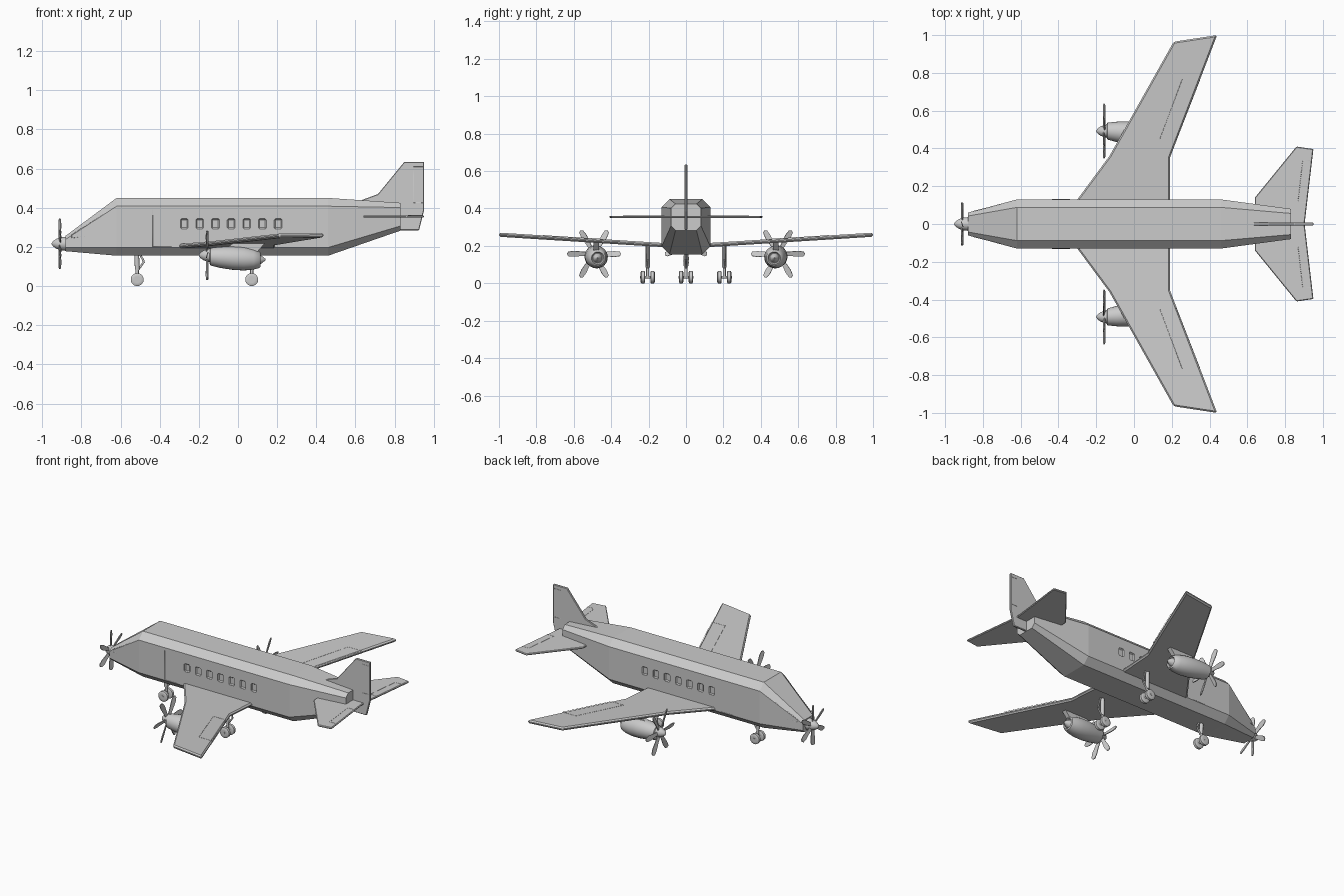
import bpy, bmesh, math
from mathutils import Vector, Matrix

if "Cube" in bpy.data.objects:
    bpy.data.objects.remove(bpy.data.objects["Cube"])


def finish(name, bm, mirror=False, smooth=None, bevel=0):
    bmesh.ops.recalc_face_normals(bm, faces=bm.faces)
    me = bpy.data.meshes.new(name)
    bm.to_mesh(me)
    bm.free()
    if smooth:
        for p in me.polygons:
            p.use_smooth = True
        me.set_sharp_from_angle(angle=math.radians(smooth))
    ob = bpy.data.objects.new(name, me)
    bpy.context.collection.objects.link(ob)
    if bevel:
        b = ob.modifiers.new("Bevel", "BEVEL")
        b.width, b.segments = bevel, 1
        b.limit_method, b.angle_limit = "ANGLE", math.radians(50)
    if mirror:
        m = ob.modifiers.new("Mirror", "MIRROR")
        m.use_axis = (False, True, False)
    return ob


def loft(bm, rings):
    vs = [[bm.verts.new(p) for p in r] for r in rings]
    n = len(vs[0])
    for a, b in zip(vs, vs[1:]):
        for i in range(n):
            bm.faces.new((a[i], a[(i + 1) % n], b[(i + 1) % n], b[i]))
    bm.faces.new(vs[0])
    bm.faces.new(vs[-1])


def plate(name, pts, thick, **kw):
    """Flat outline of 3D points thickened both ways along the vector."""
    bm = bmesh.new()
    t = Vector(thick)
    loft(bm, [[Vector(p) - t for p in pts], [Vector(p) + t for p in pts]])
    return finish(name, bm, **kw)


def lathe(name, profile, c, tilt=(0, 0), seg=24, mirror=False):
    """Round body along x from (x, radius); tilt moves the axis in y and z."""
    bm = bmesh.new()
    x0 = profile[0][0]
    loft(bm, [[(x, c[0] + tilt[0] * (x - x0) + r * math.cos(i * math.tau / seg),
                c[1] + tilt[1] * (x - x0) + r * math.sin(i * math.tau / seg))
               for i in range(seg)] for x, r in profile])
    return finish(name, bm, mirror, 40)


def rod(name, a, b, r, seg=12, mirror=False):
    bm = bmesh.new()
    a, b = Vector(a), Vector(b)
    m = Matrix.Translation((a + b) / 2) @ (b - a).to_track_quat("Z", "Y").to_matrix().to_4x4()
    bmesh.ops.create_cone(bm, cap_ends=True, segments=seg, radius1=r, radius2=r,
                          depth=(b - a).length, matrix=m)
    return finish(name, bm, mirror, 40)


def propeller(name, c, radius, start, mirror=False):
    """Spinner hub with six pitched, tapered blades."""
    bm = bmesh.new()
    outline = [(.01, -.009), (.45, -.013), (.75, -.017), (.95, -.012), (1, 0),
               (.95, .012), (.75, .015), (.45, .011), (.01, .009)]
    for k in range(6):
        m = (Matrix.Translation(c) @ Matrix.Rotation(start + k * math.tau / 6, 4, "X")
             @ Matrix.Rotation(math.radians(18), 4, "Z"))
        loft(bm, [[m @ Vector((s * .0025, w, r * radius)) for r, w in outline] for s in (-1, 1)])
    finish(name + "_blades", bm, mirror)
    x = c[0]
    lathe(name + "_spinner", [(x - .042, .003), (x - .034, .014), (x - .018, .025),
                              (x + .005, .033), (x + .03, .036)], c[1:], mirror=mirror)


def seam(name, pts, closed=True):
    """Thin panel line, mirrored across y."""
    cu = bpy.data.curves.new(name, "CURVE")
    cu.dimensions, cu.bevel_depth, cu.bevel_resolution = "3D", .0013, 0
    for side in (1, -1):
        sp = cu.splines.new("POLY")
        sp.points.add(len(pts) - 1)
        for q, p in zip(sp.points, pts):
            q.co = (p[0], p[1] * side, p[2], 1)
        sp.use_cyclic_u = closed
    bpy.context.collection.objects.link(bpy.data.objects.new(name, cu))


# fuselage: eight-sided sections (x, half width, bottom, top, chamfer)
rings = []
for x, w, zb, zt, ch in [(-.88, .06, .178, .257, .018), (-.62, .13, .155, .45, .042),
                         (.46, .13, .155, .45, .042), (.83, .08, .283, .425, .024)]:
    half = [(w - ch, zb), (w, zb + ch), (w, zt - ch), (w - ch, zt)]
    rings.append([(x, y, z) for y, z in half] + [(x, -y, z) for y, z in reversed(half)])
bm = bmesh.new()
loft(bm, rings)
fuselage = finish("fuselage", bm)

# recessed cabin windows
bm = bmesh.new()
for i in range(7):
    for s in (1, -1):
        m = Matrix.Translation((-.275 + .08 * i, s * .13, .318)) @ Matrix.Diagonal((.04, .016, .052, 1))
        bmesh.ops.create_cube(bm, size=1, matrix=m)
cutter = finish("window_cutter", bm)
bv = cutter.modifiers.new("Bevel", "BEVEL")
bv.width, bv.segments = .006, 1
cutter.hide_render = True
cutter.display_type = "WIRE"
cut = fuselage.modifiers.new("Windows", "BOOLEAN")
cut.object, cut.operation, cut.solver = cutter, "DIFFERENCE", "EXACT"

# door line and cockpit side window lines
seam("door_seam", [(-.435, .13, .39), (-.435, .13, .2), (-.34, .13, .2)], False)
seam("cockpit_seam", [(-.85, .068, .262), (-.68, .111, .37), (-.68, .111, .27), (-.85, .068, .245)])


# wings with dihedral
def wz(y):
    return .205 + (y - .13) * .063


outline = [(-.30, 0), (-.30, .13), (-.13, .36), (.21, .965), (.44, 1.0), (.19, .35), (.19, 0)]
plate("wing", [(x, y, wz(y)) for x, y in outline], (0, 0, .011), mirror=True, bevel=.008)
seam("aileron_seam", [(x, y, wz(y) + .011) for x, y in
                      [(.135, .445), (.255, .765), (.35, .765), (.225, .445)]])

# tailplane and fin
plate("tailplane", [(x, y, .355) for x, y in
                    [(.64, 0), (.64, .14), (.86, .41), (.95, .397), (.905, .015), (.905, 0)]],
      (0, 0, .006), mirror=True, bevel=.004)
seam("elevator_seam", [(.915, .115, .361), (.868, .115, .361), (.893, .335, .361), (.94, .335, .361)], False)
plate("tail_fin", [(x, 0, z) for x, z in
                   [(.62, .435), (.715, .47), (.85, .635), (.95, .635), (.95, .385), (.925, .285), (.80, .285), (.80, .40)]],
      (0, .007, 0), bevel=.003)
seam("rudder_seam", [(.945, .007, .425), (.895, .007, .425), (.895, .007, .61), (.945, .007, .61)], False)

# nose propeller
propeller("nose_propeller", (-.91, 0, .216), .13, 0)

# wing engines
propeller("engine_propeller", (-.158, .492, .157), .145, math.pi / 6, True)
lathe("engine_nacelle", [(-.145, .036), (-.14, .045), (-.09, .054), (-.03, .06), (.03, .06),
                         (.08, .052), (.11, .042), (.115, .034), (.105, .028)],
      (.492, .15), (-.08, -.06), 24, True)
lathe("engine_exhaust", [(.09, .03), (.12, .02), (.14, .004)], (.473, .135), seg=16, mirror=True)
plate("engine_pylon", [(x, .48, z) for x, z in [(-.08, .18), (-.02, .222), (.14, .222), (.09, .165)]],
      (0, .014, 0), mirror=True)


# landing gear: strut, brace, axle and twin wheels
def gear(name, x, y, top, mirror):
    rod(name + "_strut", (x, y, .034), (x, y, .11), .008, mirror=mirror)
    rod(name + "_sleeve", (x, y, .085), (x - .002, y, top), .012, mirror=mirror)
    rod(name + "_brace", (x, y, .075), (x + .035, y, .125), .005, mirror=mirror)
    rod(name + "_upper_brace", (x + .035, y, .125), (x + .012, y, top), .005, mirror=mirror)
    rod(name + "_axle", (x, y - .04, .033), (x, y + .04, .033), .007, mirror=mirror)
    bm = bmesh.new()
    for s in (1, -1):
        tyre = [(-.012, .016), (-.012, .026), (-.008, .033), (.008, .033), (.012, .026), (.012, .016)]
        loft(bm, [[(x + r * math.cos(a * math.tau / 20), y + s * .026 + d, .033 + r * math.sin(a * math.tau / 20))
                   for a in range(20)] for d, r in tyre])
    finish(name + "_wheels", bm, mirror, 40)


gear("nose_gear", -.515, 0, .165, False)
gear("main_gear", .07, .205, .208, True)
